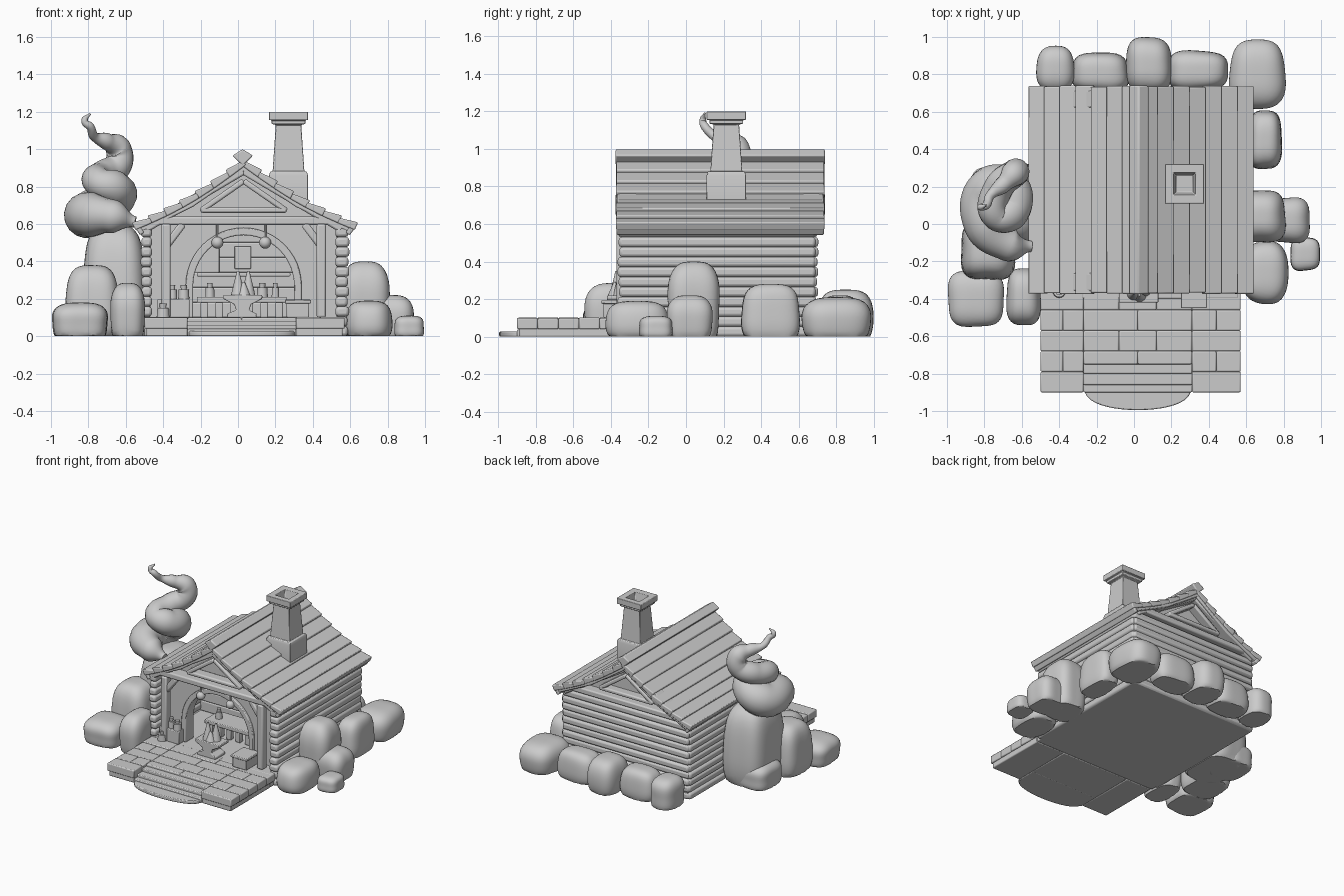
import bpy, bmesh, math, random
from mathutils import Vector, Matrix

if "Cube" in bpy.data.objects:
    bpy.data.objects.remove(bpy.data.objects["Cube"])
random.seed(4)


def finish(name, bm, bevel=0.0, seg=2):
    bmesh.ops.recalc_face_normals(bm, faces=bm.faces)
    me = bpy.data.meshes.new(name)
    bm.to_mesh(me)
    bm.free()
    ob = bpy.data.objects.new(name, me)
    bpy.context.collection.objects.link(ob)
    if bevel:
        m = ob.modifiers.new("bevel", 'BEVEL')
        m.width, m.segments = bevel, seg
    return ob


def add_prism(bm, pts, a, b, axis='y'):
    """Extrude a flat outline from a to b along y (xz outline) or z (xy outline)."""
    put = (lambda p, t: (p[0], t, p[1])) if axis == 'y' else (lambda p, t: (p[0], p[1], t))
    lo = [bm.verts.new(put(p, a)) for p in pts]
    hi = [bm.verts.new(put(p, b)) for p in pts]
    bm.faces.new(lo)
    bm.faces.new(hi[::-1])
    for i in range(len(pts)):
        j = (i + 1) % len(pts)
        bm.faces.new((lo[i], lo[j], hi[j], hi[i]))


def add_box(bm, x0, x1, y0, y1, z0, z1):
    add_prism(bm, [(x0, y0), (x1, y0), (x1, y1), (x0, y1)], z0, z1, 'z')


def boxes(name, items, bevel=0.008):
    bm = bmesh.new()
    for it in items:
        add_box(bm, *it)
    return finish(name, bm, bevel)


def add_beam(bm, p, q, w, y0, y1):
    """Square timber between two xz points."""
    p, q = Vector(p), Vector(q)
    d = (q - p).normalized()
    n = Vector((-d.y, d.x)) * w / 2
    add_prism(bm, [p + n, q + n, q - n, p - n], y0, y1)


def add_cone(bm, x, y, z0, z1, r0, r1, seg=16):
    bmesh.ops.create_cone(bm, cap_ends=True, segments=seg, radius1=r0, radius2=r1, depth=z1 - z0,
                          matrix=Matrix.Translation((x, y, (z0 + z1) / 2)))


def rock(name, x, y, rx, ry, h, n=3.2):
    """Rounded boulder with a flat base."""
    bm = bmesh.new()
    bmesh.ops.create_icosphere(bm, subdivisions=4, radius=1)
    ph = [random.uniform(0, 6) for _ in range(3)]
    for v in bm.verts:
        c = v.co / sum(abs(k) ** n for k in v.co) ** (1 / n)
        w = 1 + 0.04 * math.sin(3 * c.x + ph[0]) * math.sin(3 * c.y + ph[1]) + 0.02 * math.sin(4 * c.z + ph[2])
        v.co = (x + c.x * rx * w, y + c.y * ry * w, max(0, 0.4 * h + 0.6 * h * c.z))
    return finish(name, bm)


CX = 0.03  # house centre line

# floor and foundation
boxes("foundation", [(-0.5, 0.56, -0.4, 0.69, 0, 0.1)])

# log walls
logs, back = [], []
for i in range(11):
    z0, z1 = i * 0.053, (i + 1) * 0.053
    j = [random.uniform(-0.006, 0.006) for _ in range(4)]
    logs += [(0.52, 0.59 + j[0], -0.36 + j[1], 0.69, z0, z1), (-0.46, -0.52 + j[2], -0.36 + j[3], 0.69, z0, z1)]
    back.append((-0.51, 0.58, 0.63, 0.70 + j[0], z0, z1))
boxes("side_log_walls", logs, 0.016)
boxes("back_log_wall", back, 0.016)
boxes("inner_back_wall", [(-0.47, 0.53, 0.2, 0.24, 0.1 + k * 0.08, 0.18 + k * 0.08) for k in range(6)])

# front wall with arched doorway
arch = [(CX + 0.28 * math.cos(t), 0.27 + 0.28 * math.sin(t)) for t in [math.pi * k / 24 for k in range(25)]]
bm = bmesh.new()
add_prism(bm, [(0.53, 0.1), (0.53, 0.6), (-0.47, 0.6), (-0.47, 0.1), (CX - 0.28, 0.1)] + arch[::-1]
          + [(CX + 0.28, 0.1)], -0.28, -0.22)
finish("arch_wall", bm)
bm = bmesh.new()
ring = lambda r: [(CX + r, 0.1)] + [(CX + r * math.cos(math.pi * k / 24), 0.27 + r * math.sin(math.pi * k / 24))
                                    for k in range(25)] + [(CX - r, 0.1)]
add_prism(bm, ring(0.31) + ring(0.27)[::-1], -0.30, -0.20)
finish("arch_trim", bm, 0.006)

# attic block behind the gables
bm = bmesh.new()
add_prism(bm, [(-0.5, 0.57), (0.56, 0.57), (0.56, 0.6), (CX, 0.91), (-0.5, 0.6)], -0.27, 0.64)
finish("gable_walls", bm)

# gable timber frames, front and back
for name, y0, y1 in (("front_frame", -0.36, -0.26), ("back_frame", 0.62, 0.715)):
    bm = bmesh.new()
    add_box(bm, -0.46, 0.52, y0, y1, 0.595, 0.64)
    add_box(bm, -0.2, 0.26, y0 + 0.01, y1 - 0.01, 0.66, 0.69)
    for s in (-1, 1):
        add_beam(bm, (CX + s * 0.53, 0.575), (CX, 0.89), 0.05, y0, y1)
        add_beam(bm, (CX + s * 0.23, 0.67), (CX, 0.83), 0.03, y0 + 0.01, y1 - 0.01)
    finish(name, bm, 0.01)

# porch posts and knee braces
bm = bmesh.new()
for s in (-1, 1):
    x = CX + s * 0.415
    add_box(bm, x - 0.025, x + 0.025, -0.37, -0.31, 0.1, 0.6)
    add_beam(bm, (x, 0.48), (x - s * 0.09, 0.6), 0.04, -0.36, -0.31)
finish("porch_posts", bm, 0.01)

# roof: underlay plus lapped planks on both slopes
bm = bmesh.new()
N = 7
for s, hw in ((-1, 0.585), (1, 0.6)):
    pt = lambda t, up: (CX + s * (hw * t) + s * up * 0.45,
                        0.945 - 0.345 * t - 0.03 * math.sin(math.pi * t) + up)
    add_prism(bm, [pt(0, -0.01), pt(0.5, -0.01), pt(0.99, -0.01), pt(0.97, -0.05), pt(0.5, -0.05), pt(0, -0.05)],
              -0.36, 0.73)
    for i in range(N):
        a, b = i / N, (i + 1) / N + 0.012
        e = random.uniform(0, 0.008)
        add_prism(bm, [pt(a, -0.004), pt(b, 0.012), pt(b, -0.03), pt(a, -0.03)], -0.375 + e, 0.74 - e)
    add_beam(bm, pt(0.96, -0.035), pt(1.0, -0.04), 0.05, -0.37, 0.735)
finish("roof_planks", bm, 0.007)
bm = bmesh.new()
add_prism(bm, [(0.025, 1.0), (0.08, 0.965), (0.025, 0.91), (-0.03, 0.965)], -0.375, 0.74)
finish("ridge_beam", bm, 0.008)

# chimney with hollow top
bm = bmesh.new()
prev = None
for h, z in ((0.105, 0.72), (0.105, 0.86), (0.098, 0.88), (0.085, 0.88), (0.068, 1.13), (0.09, 1.135), (0.09, 1.155),
             (0.105, 1.155), (0.105, 1.2), (0.06, 1.2), (0.045, 1.12)):
    cur = [bm.verts.new((0.27 + h * a, 0.215 + h * b, z)) for a, b in ((-1, -1), (1, -1), (1, 1), (-1, 1))]
    if prev:
        for k in range(4):
            bm.faces.new((prev[k], prev[(k + 1) % 4], cur[(k + 1) % 4], cur[k]))
    else:
        bm.faces.new(cur[::-1])
    prev = cur
bm.faces.new(prev)
finish("chimney", bm, 0.004)

# deck planks, with the stair notch in the middle
items = [(-0.49, -0.27, -0.89, -0.4, 0, 0.09), (0.31, 0.56, -0.89, -0.4, 0, 0.09), (-0.27, 0.31, -0.75, -0.4, 0, 0.09)]
for r in range(5):
    y0 = -0.9 + 0.11 * r
    y0, y1 = (y0, y0 + 0.11) if r != 1 else (y0, -0.68)
    cuts = [-0.5, -0.27, -0.08, 0.12, 0.31, 0.57] if r % 2 == 0 else [-0.5, -0.38, -0.27, 0.02, 0.31, 0.44, 0.57]
    for a, b in zip(cuts, cuts[1:]):
        mid = -0.27 <= a and b <= 0.31
        if mid and r == 0:
            continue
        items.append((a, b, max(y0, -0.75) if mid else y0, y1, 0.04, 0.1 + random.uniform(-0.003, 0.003)))
boxes("deck", items, 0.007)

# steps and rounded apron
boxes("steps", [(-0.27, 0.31, -0.8, -0.74, 0, 0.082), (-0.27, 0.31, -0.86, -0.78, 0, 0.06),
                (-0.27, 0.31, -0.9, -0.84, 0, 0.04)], 0.006)
bm = bmesh.new()
add_prism(bm, [(0.02 + 0.285 * math.cos(t), -0.87 - 0.125 * abs(math.sin(t)) ** 0.75)
               for t in [math.pi * k / 20 for k in range(21)]], 0, 0.027, 'z')
finish("apron", bm, 0.006)

# forge stand with pointed flames
bm = bmesh.new()
add_prism(bm, [(-0.06, 0.1), (0.1, 0.1), (0.1, 0.12), (0.06, 0.14), (0.07, 0.17), (0.13, 0.2), (0.13, 0.22),
               (-0.08, 0.22), (-0.08, 0.2), (-0.02, 0.17), (-0.01, 0.14), (-0.06, 0.12)], -0.42, -0.3)
finish("forge_stand", bm, 0.005)
bm = bmesh.new()
for x, y, z in ((0.0, -0.37, 0.35), (0.055, -0.35, 0.35), (0.03, -0.38, 0.29)):
    add_cone(bm, x, y, 0.21, z, 0.04, 0.006)
finish("flames", bm)

# counter, crates, jars
items = [(-0.22, 0.26, -0.1, 0.08, 0.18, 0.21), (0.26, 0.38, -0.44, -0.3, 0.1, 0.185), (0.25, 0.39, -0.45, -0.29, 0.175, 0.195),
         (-0.24, -0.1, 0.17, 0.2, 0.34, 0.5), (-0.02, 0.07, 0.17, 0.2, 0.36, 0.48), (-0.22, 0.28, 0.1, 0.2, 0.32, 0.34)]
items += [(-0.2 + k * 0.08, -0.16 + k * 0.08, -0.09, -0.05, 0.1, 0.18) for k in range(6)]
items += [(-0.43, -0.26, -0.36, -0.28, 0.1, 0.2)]
boxes("counter_and_crates", items, 0.005)
bm = bmesh.new()
for x, y, z, r in ((-0.4, -0.36, 0.1, 0.035), (-0.29, -0.33, 0.2, 0.03), (-0.35, -0.32, 0.2, 0.025),
                   (0.13, -0.02, 0.21, 0.03), (0.2, -0.02, 0.21, 0.02), (-0.15, -0.02, 0.21, 0.025)):
    add_cone(bm, x, y, z, z + 0.05, r, r * 0.9)
    add_cone(bm, x, y, z + 0.05, z + 0.075, r * 0.5, r * 0.6)
finish("jars", bm)

# hanging lanterns
bm = bmesh.new()
for x in (-0.11, 0.145):
    bmesh.ops.create_uvsphere(bm, u_segments=16, v_segments=10, radius=0.032, matrix=Matrix.Translation((x, -0.3, 0.5)))
    add_cone(bm, x, -0.3, 0.52, 0.6, 0.007, 0.007, 8)
finish("lanterns", bm)

# boulders: x, y, radius x, radius y, height
for name, *d in (("furnace_rock", -0.66, 0.1, 0.17, 0.22, 0.6), ("left_back_rock", -0.75, 0.16, 0.13, 0.15, 0.18),
                 ("left_tall_rock", -0.78, -0.14, 0.145, 0.16, 0.38), ("left_front_rock", -0.845, -0.4, 0.15, 0.15, 0.18),
                 ("left_deck_rock", -0.59, -0.39, 0.09, 0.15, 0.285), ("right_front_rock", 0.7, -0.26, 0.12, 0.16, 0.19),
                 ("right_tall_rock", 0.68, 0.04, 0.13, 0.14, 0.4), ("right_outer_rock", 0.82, 0.02, 0.12, 0.12, 0.22),
                 ("right_small_rock", 0.915, -0.16, 0.08, 0.09, 0.11), ("right_mid_rock", 0.7, 0.45, 0.09, 0.155, 0.28),
                 ("back_right_rock", 0.66, 0.8, 0.145, 0.18, 0.21), ("back_rock_a", 0.34, 0.82, 0.16, 0.105, 0.22),
                 ("back_rock_b", 0.08, 0.85, 0.12, 0.145, 0.25), ("back_rock_c", -0.18, 0.81, 0.15, 0.105, 0.22),
                 ("back_rock_d", -0.42, 0.83, 0.1, 0.12, 0.22)):
    rock(name, *d)

# swirling smoke: x, y, z, radius
path = [(-0.55, -0.12, 0.61, 0.03), (-0.67, -0.11, 0.64, 0.09), (-0.79, 0.0, 0.65, 0.12), (-0.78, 0.17, 0.66, 0.125),
        (-0.67, 0.19, 0.73, 0.11), (-0.66, 0.06, 0.79, 0.095), (-0.74, 0.05, 0.82, 0.08), (-0.72, 0.2, 0.86, 0.08),
        (-0.64, 0.27, 0.92, 0.075), (-0.64, 0.27, 1.0, 0.07), (-0.70, 0.21, 1.04, 0.045), (-0.77, 0.15, 1.07, 0.025),
        (-0.79, 0.1, 1.12, 0.022), (-0.82, 0.09, 1.15, 0.018), (-0.79, 0.1, 1.19, 0.006)]
cu = bpy.data.curves.new("smoke", 'CURVE')
cu.dimensions, cu.bevel_depth, cu.bevel_resolution, cu.use_fill_caps = '3D', 1.0, 6, True
sp = cu.splines.new('BEZIER')
sp.bezier_points.add(len(path) - 1)
sp.radius_interpolation = 'EASE'
for p, (x, y, z, r) in zip(sp.bezier_points, path):
    p.co, p.radius = (x, y, z), r
    p.handle_left_type = p.handle_right_type = 'AUTO'
smoke = bpy.data.objects.new("smoke", cu)
bpy.context.collection.objects.link(smoke)
smoke.select_set(True)
bpy.context.view_layer.objects.active = smoke
bpy.ops.object.convert(target='MESH')

# smooth shading with sharp edges kept
for ob in bpy.context.collection.objects:
    ob.select_set(ob.type == 'MESH')
bpy.ops.object.shade_smooth_by_angle(angle=math.radians(35))
